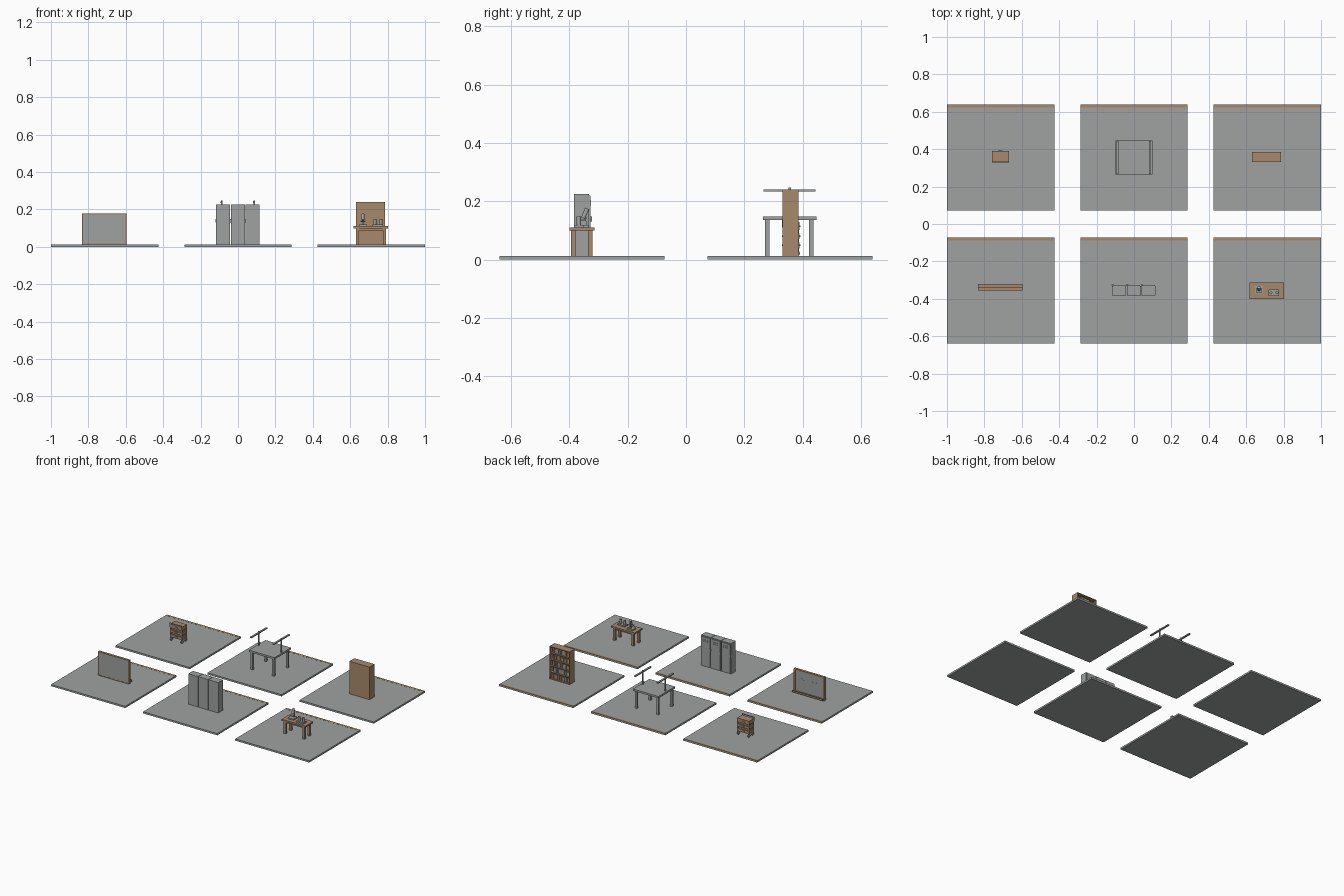
import bpy, bmesh, math, random
from mathutils import Matrix, Vector

if "Cube" in bpy.data.objects:
    bpy.data.objects.remove(bpy.data.objects["Cube"])

random.seed(4)


def material(name, rgb):
    m = bpy.data.materials.new(name)
    m.diffuse_color = (*rgb, 1)
    m.use_nodes = True
    m.node_tree.nodes["Principled BSDF"].inputs["Base Color"].default_value = m.diffuse_color
    return m


GREY = material("grey", (0.35, 0.365, 0.36))
WOOD = material("wood", (0.385, 0.255, 0.15))
FLOOR = 0.012


def finish(name, bm, mat):
    me = bpy.data.meshes.new(name)
    bm.to_mesh(me)
    bm.free()
    me.materials.append(mat)
    ob = bpy.data.objects.new(name, me)
    bpy.context.collection.objects.link(ob)
    return ob


def boxes(name, mat, *ranges):
    """One object made of boxes given as (x0, x1, y0, y1, z0, z1)."""
    bm = bmesh.new()
    for x0, x1, y0, y1, z0, z1 in ranges:
        mat4 = (Matrix.Translation(((x0 + x1) / 2, (y0 + y1) / 2, (z0 + z1) / 2))
                @ Matrix.Diagonal((x1 - x0, y1 - y0, z1 - z0, 1)))
        bmesh.ops.create_cube(bm, size=1, matrix=mat4)
    return finish(name, bm, mat)


def rods(name, mat, radius, *ends, sides=12):
    """One object made of round rods between pairs of points."""
    bm = bmesh.new()
    for a, b in ends:
        a, b = Vector(a), Vector(b)
        turn = (b - a).to_track_quat('Z', 'Y').to_matrix().to_4x4()
        bmesh.ops.create_cone(bm, cap_ends=True, segments=sides, radius1=radius,
                              radius2=radius, depth=(b - a).length,
                              matrix=Matrix.Translation((a + b) / 2) @ turn)
    return finish(name, bm, mat)


def legs(name, mat, x0, x1, y0, y1, w, z0, z1):
    return boxes(name, mat, *[(x, x + w, y, y + w, z0, z1)
                              for x in (x0, x1 - w) for y in (y0, y1 - w)])


# Six floor slabs, each with a thin wooden strip laid along the back edge
for x in (-1, -0.287, 0.426):
    for y in (-0.640, 0.073):
        boxes("floor_slab", GREY, (x, x + 0.574, y, y + 0.567, 0, FLOOR))
        boxes("floor_edge_strip", WOOD,
              (x, x + 0.574, y + 0.551, y + 0.567, FLOOR, FLOOR + 0.0006))

# Standing board: grey panel in a wooden frame, tray and written lines
bx0, bx1, by0, by1, bz = -0.834, -0.597, -0.355, -0.338, 0.178
boxes("board_panel", GREY, (bx0 + 0.005, bx1 - 0.005, by0 + 0.001, by1 - 0.007,
                            FLOOR + 0.005, bz - 0.005))
boxes("board_frame", WOOD,
      (bx0, bx0 + 0.006, by0, by1, FLOOR, bz), (bx1 - 0.006, bx1, by0, by1, FLOOR, bz),
      (bx0, bx1, by0, by1, FLOOR, FLOOR + 0.006), (bx0, bx1, by0, by1, bz - 0.006, bz),
      (bx0, bx0 + 0.010, by1 - 0.007, by1, FLOOR, bz),
      (bx1 - 0.010, bx1, by1 - 0.007, by1, FLOOR, bz),
      (bx0, bx1, by1 - 0.007, by1, bz - 0.010, bz),
      (bx0, bx1, by1 - 0.007, by1, FLOOR, FLOOR + 0.012))
boxes("board_tray", WOOD, (bx0, bx1, by1, -0.320, FLOOR + 0.008, FLOOR + 0.015),
      (bx0, bx1, -0.323, -0.320, FLOOR + 0.015, FLOOR + 0.020))
boxes("board_writing", GREY, *[(x, x + w, by1 - 0.007, by1 - 0.006, z, z + 0.002)
      for x, w, z in ((-0.78, 0.04, 0.115), (-0.70, 0.03, 0.11), (-0.66, 0.02, 0.12))])

# Three lockers with doors, vents and handles at the rear
for i in range(3):
    x0 = -0.117 + i * 0.0785
    x1 = x0 + 0.0755
    boxes("locker_body", GREY, (x0, x1, -0.383, -0.332, FLOOR, 0.225))
    boxes("locker_door", GREY, (x0 + 0.004, x1 - 0.004, -0.332, -0.327, 0.020, 0.219))
    boxes("locker_vents", GREY, *[(x0 + 0.02, x1 - 0.02, -0.327, -0.3255, z, z + 0.003)
                                  for z in (0.185, 0.192, 0.199)])
    boxes("locker_handle", GREY, (x0 - 0.003, x0 + 0.008, -0.330, -0.323, 0.130, 0.148))

# Work table with four stout legs
boxes("work_table_top", WOOD, (0.618, 0.802, -0.400, -0.314, 0.099, 0.110))
legs("work_table_legs", WOOD, 0.630, 0.790, -0.394, -0.320, 0.016, FLOOR, 0.099)
boxes("work_table_apron", WOOD, (0.635, 0.785, -0.389, -0.384, 0.086, 0.099),
      (0.635, 0.785, -0.330, -0.325, 0.086, 0.099))

# Microscope on the table
boxes("microscope_base", GREY, (0.646, 0.690, -0.372, -0.332, 0.110, 0.118))
boxes("microscope_stage", GREY, (0.655, 0.681, -0.368, -0.343, 0.133, 0.137))
boxes("microscope_arm", GREY, (0.662, 0.674, -0.343, -0.334, 0.118, 0.165))
rods("microscope_tube", GREY, 0.008, ((0.668, -0.352, 0.142), (0.668, -0.338, 0.175)))

# Small rack with two beakers
boxes("beaker_tray", GREY, (0.720, 0.776, -0.384, -0.350, 0.110, 0.119))
rods("beakers", GREY, 0.008, *[((x, -0.367, 0.119), (x, -0.367, 0.148)) for x in (0.732, 0.764)])

# Cart: posts, wooden trays, recessed core, wheels, pulls and push handle
cx0, cx1, cy0, cy1 = -0.760, -0.667, 0.333, 0.389
legs("cart_posts", GREY, cx0 + 0.001, cx1 - 0.001, cy0 + 0.001, cy1 - 0.001, 0.006, 0.030, 0.127)
boxes("cart_trays", WOOD, *[(cx0, cx1, cy0, cy1, z, z + h)
                            for z, h in ((0.038, 0.020), (0.070, 0.020), (0.102, 0.026))])
boxes("cart_core", WOOD, (cx0 + 0.008, cx1 - 0.008, cy0 + 0.008, cy1 - 0.008, 0.045, 0.11))
rods("cart_wheels", GREY, 0.010, *[((x - 0.004, y, FLOOR + 0.010), (x + 0.004, y, FLOOR + 0.010))
     for x in (cx0 + 0.006, cx1 - 0.006) for y in (cy0 + 0.008, cy1 - 0.008)])
boxes("cart_drawer_pulls", GREY, *[(-0.726, -0.702, y, y + 0.004, z, z + 0.005)
                                   for y in (cy0 - 0.004, cy1) for z in (0.046, 0.078, 0.112)])
boxes("cart_push_handle", GREY, (cx0, cx1, cy0 - 0.004, cy0, 0.132, 0.138),
      (cx0, cx0 + 0.005, cy0 - 0.004, cy0, 0.11, 0.132),
      (cx1 - 0.005, cx1, cy0 - 0.004, cy0, 0.11, 0.132))

# Large table with two T-shaped stands on its sides
boxes("large_table_top", GREY, (-0.100, 0.098, 0.264, 0.447, 0.135, 0.148))
legs("large_table_legs", GREY, -0.092, 0.090, 0.271, 0.437, 0.015, FLOOR, 0.135)
for x in (-0.088, 0.086):
    boxes("stand_post", GREY, (x - 0.004, x + 0.004, 0.351, 0.359, 0.148, 0.247))
    boxes("stand_bar", GREY, (x - 0.006, x + 0.006, 0.266, 0.443, 0.234, 0.241))

# Bookshelf, open at the rear
sx0, sx1, sy0, sy1, top = 0.631, 0.787, 0.331, 0.386, 0.240
levels = [FLOOR + i * (top - 0.005 - FLOOR) / 5 for i in range(6)]
boxes("bookshelf_case", WOOD, (sx0, sx1, sy0, sy0 + 0.005, FLOOR, top),
      (sx0, sx0 + 0.006, sy0, sy1, FLOOR, top), (sx1 - 0.006, sx1, sy0, sy1, FLOOR, top),
      *[(sx0, sx1, sy0, sy1, z, z + 0.005) for z in levels])

# Rows of books on each shelf
books = {GREY: [], WOOD: []}
for z in levels[:-1]:
    x = sx0 + 0.008
    while x < sx1 - 0.020:
        w = random.uniform(0.008, 0.013)
        h = random.uniform(0.026, 0.035)
        mat = random.choice((GREY, WOOD, WOOD))
        books[mat].append((x, x + w, sy0 + 0.008, sy1 - random.uniform(0.006, 0.014),
                           z + 0.005, z + 0.005 + h))
        x += w + 0.002
for mat, rows in books.items():
    boxes("books_" + mat.name, mat, *rows)
